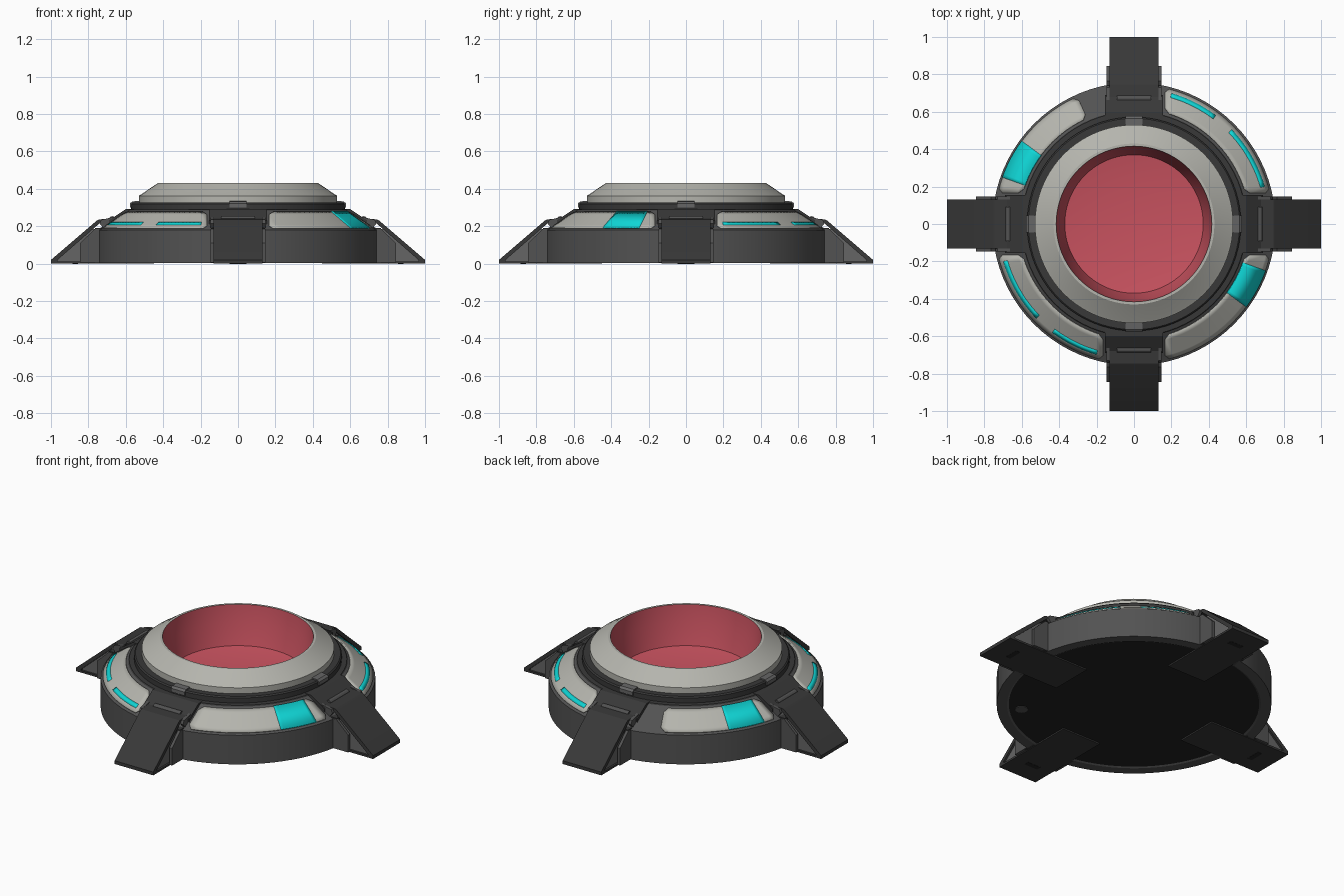
import bpy, bmesh, math
from mathutils import Matrix

if "Cube" in bpy.data.objects:
    bpy.data.objects.remove(bpy.data.objects["Cube"])

def mat(name, c):
    m = bpy.data.materials.new(name)
    m.diffuse_color = (*c, 1)
    m.use_nodes = True
    m.node_tree.nodes["Principled BSDF"].inputs["Base Color"].default_value = m.diffuse_color
    return m

LIGHT = mat("warm light grey", (0.46, 0.46, 0.42))
GREY = mat("body grey", (0.085, 0.085, 0.085))
DARK = mat("dark grey", (0.04, 0.04, 0.04))
MID = mat("bracket grey", (0.13, 0.13, 0.13))
BLACK = mat("underside black", (0.016, 0.016, 0.016))
CYAN = mat("cyan", (0.005, 0.68, 0.68))
RED = mat("bowl red", (0.58, 0.085, 0.115))

def finish(name, bm, m, angle=25, recalc=False):
    if recalc:
        bmesh.ops.recalc_face_normals(bm, faces=bm.faces[:])
    me = bpy.data.meshes.new(name)
    bm.to_mesh(me)
    bm.free()
    me.materials.append(m)
    for p in me.polygons:
        p.use_smooth = True
    me.set_sharp_from_angle(angle=math.radians(angle))
    ob = bpy.data.objects.new(name, me)
    bpy.context.collection.objects.link(ob)
    return ob

def lathe(name, prof, m, n=80, center=(0, 0)):
    bm = bmesh.new()
    rings = []
    for i in range(n):
        a = 2 * math.pi * i / n
        rings.append([bm.verts.new((center[0] + r * math.cos(a), center[1] + r * math.sin(a), z)) for r, z in prof])
    for i in range(n):
        A, B = rings[i], rings[(i + 1) % n]
        for j in range(len(prof) - 1):
            bm.faces.new((A[j], B[j], B[j + 1], A[j + 1]))
    bmesh.ops.remove_doubles(bm, verts=bm.verts[:], dist=1e-5)
    return finish(name, bm, m)

def prism(name, prof, y0, y1, turn, m):
    """Extrude an (r, z) outline sideways from y0 to y1, then turn about z."""
    bm = bmesh.new()
    a = [bm.verts.new((r, y0, z)) for r, z in prof]
    b = [bm.verts.new((r, y1, z)) for r, z in prof]
    bm.faces.new(a)
    bm.faces.new(b[::-1])
    for i in range(len(prof)):
        j = (i + 1) % len(prof)
        bm.faces.new((a[i], b[i], b[j], a[j]))
    bm.transform(Matrix.Rotation(turn, 4, 'Z'))
    return finish(name, bm, m, 20, True)

def box(r0, r1, z0, z1):
    return [(r0, z0), (r1, z0), (r1, z1), (r0, z1)]

def patch(name, start, end, r0, r1, off, m, rows=(0, 0.18, 0.82, 1), n=20):
    """Plate lying on the sloped shoulder; start/end give angles for (t, r)."""
    bm = bmesh.new()
    grid = []
    for i in range(n + 1):
        col = []
        for t in rows:
            r = r0 + (r1 - r0) * t
            a = start(t, r) + (end(t, r) - start(t, r)) * i / n
            z = 0.185 + (0.745 - r) / 0.145 * 0.1 + off * 0.82
            R = r + off * 0.57
            col.append(bm.verts.new((R * math.cos(a), R * math.sin(a), z)))
        grid.append(col)
    for i in range(n):
        for j in range(len(rows) - 1):
            bm.faces.new((grid[i][j], grid[i][j + 1], grid[i + 1][j + 1], grid[i + 1][j]))
    ob = finish(name, bm, m)
    s = ob.modifiers.new("thickness", 'SOLIDIFY')
    s.thickness = 0.008
    s.offset = -1

# body, underside
lathe("body", [(0.69, 0.008), (0.70, 0.003), (0.757, 0.003), (0.757, 0.18), (0.745, 0.185),
               (0.60, 0.285), (0.55, 0.285)], GREY)
lathe("underside", [(0, 0.008), (0.70, 0.008)], BLACK)
lathe("underside_button", [(0, 0.004), (0.035, 0.004), (0.035, 0.009)], GREY, 24, (0.44, -0.44))

# collar, upper ring and bowl
lathe("collar", [(0.605, 0.283), (0.60, 0.289), (0.572, 0.290), (0.572, 0.32), (0.565, 0.327), (0.50, 0.327)], DARK)
lathe("upper_ring", [(0.53, 0.32), (0.53, 0.363), (0.518, 0.37), (0.43, 0.43), (0.416, 0.43)], LIGHT)
lathe("bowl", [(0.416, 0.43), (0.405, 0.33), (0.37, 0.20), (0.215, 0.175), (0, 0.175)], RED)

# shoulder panels, one per quadrant, ends parallel to the legs
H = math.pi / 2
def edge(t, r):
    return math.asin((0.165 + (0.022 if t in (0, 1) else 0)) / r)
for k in range(4):
    if k == 1:
        start = lambda t, r: H + math.radians(24 + (2 if t in (0, 1) else 0))
    else:
        start = lambda t, r, k=k: k * H + edge(t, r)
    patch("shoulder_panel", start, lambda t, r, k=k: (k + 1) * H - edge(t, r), 0.617, 0.742, 0.006, LIGHT)

# cyan lights: two strips or one square window per quadrant
def light(name, a0, a1, r0, r1):
    patch(name, lambda t, r: math.radians(a0), lambda t, r: math.radians(a1), r0, r1, 0.009, CYAN, (0, 1), 12)
for half in (0, 180):
    light("strip_light", half + 16, half + 44, 0.700, 0.722)
    light("strip_light", half + 53, half + 74, 0.700, 0.722)
    light("window_light", half + 143.5, half + 160.5, 0.615, 0.742)

# four legs with housings, hinges, cheeks and foot pads
for k in range(4):
    a = k * H
    prism("leg_housing", [(0.56, 0.2), (0.56, 0.291), (0.60, 0.291), (0.69, 0.231), (0.69, 0.2)], -0.155, 0.155, a, DARK)
    prism("leg_housing_front", box(0.69, 0.765, 0.003, 0.19), -0.145, 0.145, a, DARK)
    prism("leg_plate", [(1.0, 0), (1.0, 0.02), (0.755, 0.23), (0.745, 0.236), (0.68, 0.242), (0.68, 0.228),
                        (0.735, 0.22), (0.965, 0.02), (0.965, 0)], -0.13, 0.13, a, DARK)
    prism("leg_core", [(0.76, 0.01), (0.97, 0.01), (0.97, 0.02), (0.785, 0.185), (0.76, 0.185)], -0.118, 0.118, a, MID)
    prism("foot_pad", box(0.45, 0.999, 0, 0.012), -0.13, 0.13, a, DARK)
    prism("foot_slot", box(0.855, 0.885, -0.001, 0.005), -0.045, 0.045, a, BLACK)
    for s in (-1, 1):
        y0, y1 = sorted((s * 0.131, s * 0.148))
        prism("leg_cheek", [(0.74, 0.005), (0.845, 0.005), (0.845, 0.11), (0.765, 0.185), (0.74, 0.185)], y0, y1, a, GREY)
        prism("hinge_arm", [(0.66, 0.20), (0.72, 0.19), (0.74, 0.215), (0.73, 0.235), (0.66, 0.25)], y0, y1, a, GREY)
    pin = [(0.672 + 0.016 * math.cos(i * math.pi / 6), 0.238 + 0.016 * math.sin(i * math.pi / 6)) for i in range(12)]
    prism("hinge_pin", pin, -0.09, 0.09, a, GREY)
    prism("collar_clip", [(0.515, 0.30), (0.578, 0.30), (0.578, 0.322), (0.565, 0.333), (0.515, 0.336)], -0.045, 0.045, a, MID)
